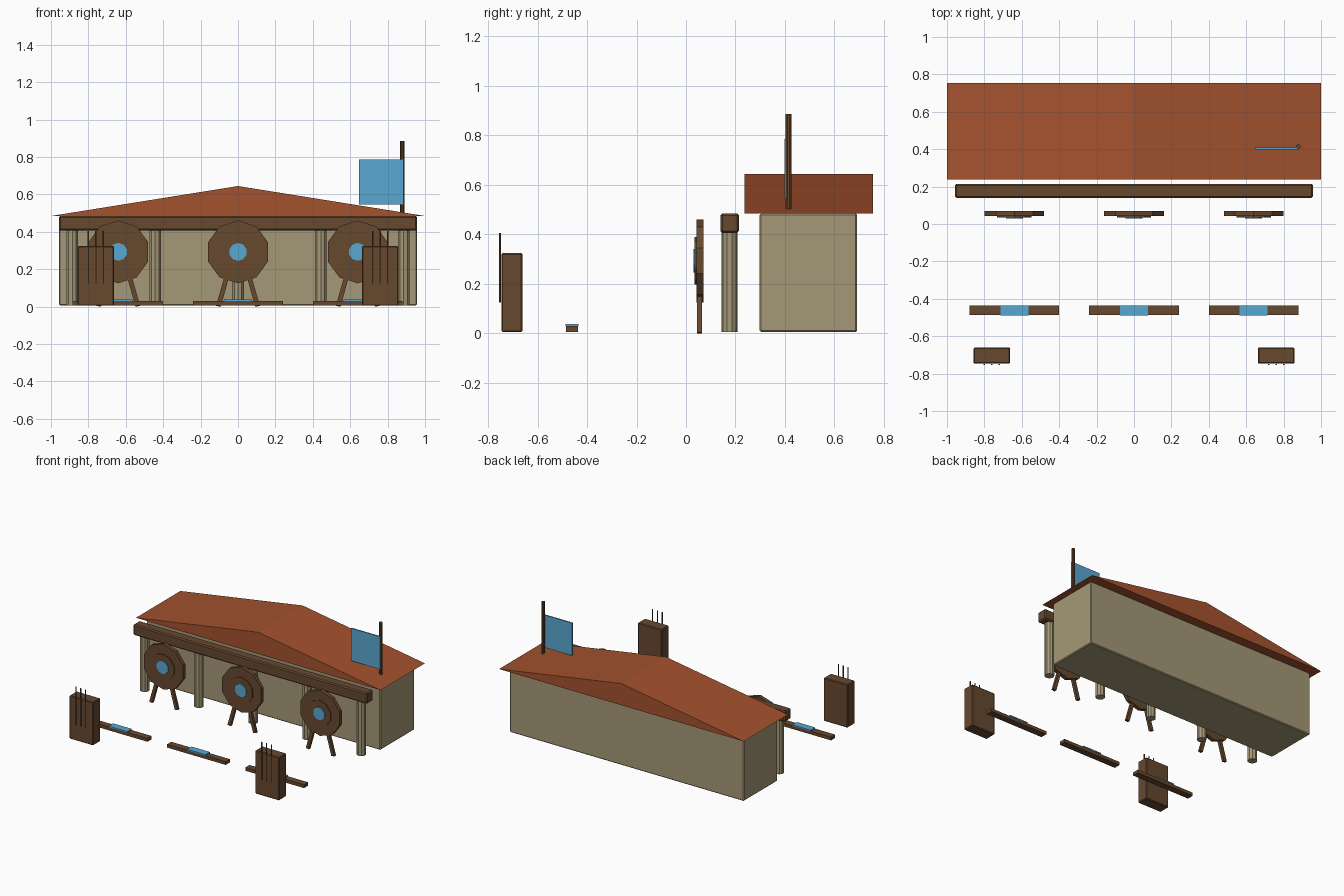
import bpy, bmesh, math
from mathutils import Vector, Matrix

if "Cube" in bpy.data.objects:
    bpy.data.objects.remove(bpy.data.objects["Cube"])


def material(name, srgb):
    m = bpy.data.materials.new(name)
    lin = [((c / 255 + 0.055) / 1.055) ** 2.4 for c in srgb]
    m.diffuse_color = (*lin, 1)
    m.use_nodes = True
    m.node_tree.nodes["Principled BSDF"].inputs["Base Color"].default_value = m.diffuse_color
    return m


SAND = material("sandstone", (165, 152, 119))
WOOD = material("dark wood", (102, 72, 47))
TILE = material("roof tile", (164, 82, 46))
BLUE = material("blue cloth", (89, 168, 210))


def finish(name, bm, mat):
    bmesh.ops.recalc_face_normals(bm, faces=bm.faces)
    me = bpy.data.meshes.new(name)
    bm.to_mesh(me)
    bm.free()
    me.materials.append(mat)
    ob = bpy.data.objects.new(name, me)
    bpy.context.collection.objects.link(ob)
    return ob


def box(name, lo, hi, mat, bevel=0.0):
    lo, hi = Vector(lo), Vector(hi)
    bm = bmesh.new()
    bmesh.ops.create_cube(bm, size=1)
    bmesh.ops.scale(bm, vec=hi - lo, verts=bm.verts)
    bmesh.ops.translate(bm, vec=(lo + hi) / 2, verts=bm.verts)
    if bevel:
        bmesh.ops.bevel(bm, geom=bm.edges[:], offset=bevel, segments=1, affect='EDGES')
    return finish(name, bm, mat)


def cylinder(name, a, b, r, mat, sides=10, spin=0.0):
    a, b = Vector(a), Vector(b)
    d = b - a
    bm = bmesh.new()
    bmesh.ops.create_cone(bm, cap_ends=True, segments=sides, radius1=r, radius2=r, depth=d.length)
    rot = d.to_track_quat('Z', 'Y').to_matrix().to_4x4()
    m = Matrix.Translation((a + b) / 2) @ rot @ Matrix.Rotation(spin, 4, 'Z')
    bmesh.ops.transform(bm, matrix=m, verts=bm.verts)
    return finish(name, bm, mat)


def prism(name, profile, y0, y1, mat):
    # xz outline extruded along y
    bm = bmesh.new()
    f = bm.faces.new([bm.verts.new((x, y0, z)) for x, z in profile])
    ext = bmesh.ops.extrude_face_region(bm, geom=[f])
    verts = [v for v in ext["geom"] if isinstance(v, bmesh.types.BMVert)]
    bmesh.ops.translate(bm, vec=(0, y1 - y0, 0), verts=verts)
    return finish(name, bm, mat)


# Hall, gabled roof, porch beam
box("hall_walls", (-0.957, 0.297, 0.006), (0.957, 0.692, 0.484), SAND, 0.006)
prism("roof", [(-1, 0.485), (1, 0.485), (0, 0.645)], 0.237, 0.755, TILE)
box("porch_beam", (-0.957, 0.139, 0.406), (0.957, 0.214, 0.485), WOOD, 0.008)

# Porch posts
for i in range(5):
    x = (i - 2) * 0.443
    cylinder("porch_post", (x, 0.176, 0.005), (x, 0.176, 0.41), 0.033, SAND)

# Targets on splayed legs, with a shooting line in front of each
for cx in (-0.64, 0, 0.64):
    for name, y0, y1, r, mat in (("target_disc", 0.042, 0.07, 0.168, WOOD),
                                 ("target_ring", 0.035, 0.043, 0.096, WOOD),
                                 ("target_bullseye", 0.030, 0.036, 0.048, BLUE)):
        cylinder(name, (cx, y1, 0.293), (cx, y0, 0.293), r, mat)
    for s in (-1, 1):
        prism("target_leg", [(cx + s * x, z) for x, z in
                             ((0.117, 0.004), (0.092, 0.0), (0.05, 0.15), (0.074, 0.155))],
              0.044, 0.064, WOOD)
    box("line_board", (cx - 0.24, -0.486, 0.005), (cx + 0.24, -0.437, 0.029), WOOD)
    box("line_mat", (cx - 0.075, -0.488, 0.029), (cx + 0.075, -0.435, 0.037), BLUE)

# Arrow racks
for s in (-1, 1):
    cx = s * 0.76
    box("arrow_rack", (cx - 0.098, -0.746, 0.005), (cx + 0.098, -0.661, 0.324), WOOD, 0.005)
    for dx in (-0.04, 0, 0.04):
        cylinder("arrow", (cx + dx, -0.751, 0.124), (cx + dx, -0.751, 0.405), 0.004, WOOD, 6)

# Flag
cylinder("flag_pole", (0.878, 0.414, 0.49), (0.878, 0.414, 0.886), 0.012, WOOD)
box("flag", (0.646, 0.398, 0.546), (0.884, 0.408, 0.786), BLUE)
